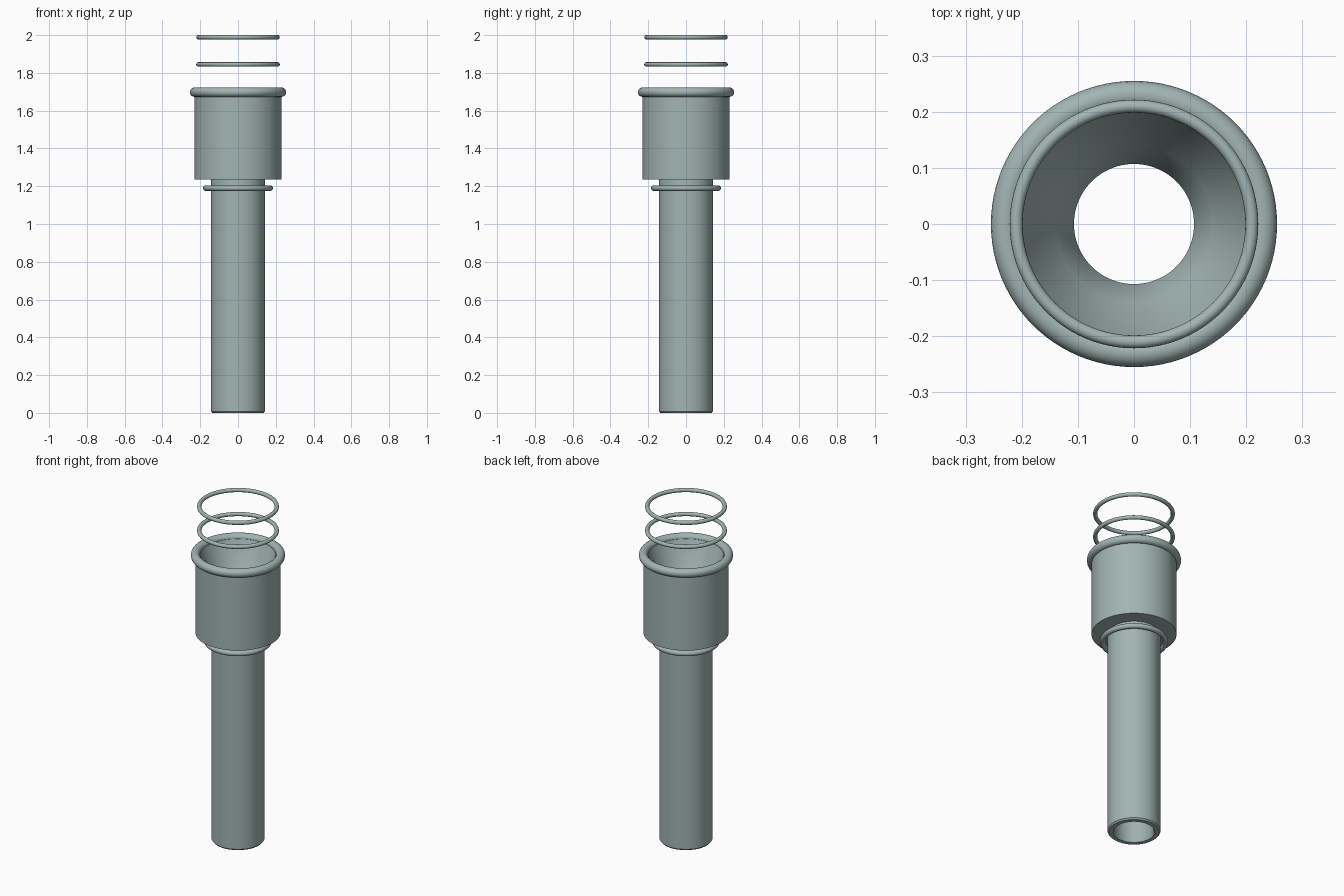
import bpy, bmesh, math

if "Cube" in bpy.data.objects:
    bpy.data.objects.remove(bpy.data.objects["Cube"])

mat = bpy.data.materials.new("grey_green")
mat.diffuse_color = (0.36, 0.46, 0.45, 1)
mat.use_nodes = True
mat.node_tree.nodes["Principled BSDF"].inputs["Base Color"].default_value = mat.diffuse_color
SEG = 96


def finish(obj):
    obj.data.materials.append(mat)
    bpy.ops.object.select_all(action='DESELECT')
    obj.select_set(True)
    bpy.context.view_layer.objects.active = obj
    bpy.ops.object.shade_smooth_by_angle(angle=math.radians(35))


def lathe(name, profile):
    """Revolve a closed (radius, z, ripple) profile about z."""
    bm = bmesh.new()
    rings = []
    for r, z, ripple in profile:
        ring = []
        for i in range(SEG):
            a = 2 * math.pi * i / SEG
            rr = r + (ripple if i % 2 else -ripple)
            ring.append(bm.verts.new((rr * math.cos(a), rr * math.sin(a), z)))
        rings.append(ring)
    for k, ring in enumerate(rings):
        nxt = rings[(k + 1) % len(rings)]
        for i in range(SEG):
            j = (i + 1) % SEG
            bm.faces.new((ring[i], ring[j], nxt[j], nxt[i]))
    bmesh.ops.recalc_face_normals(bm, faces=bm.faces)
    me = bpy.data.meshes.new(name)
    bm.to_mesh(me)
    bm.free()
    obj = bpy.data.objects.new(name, me)
    bpy.context.collection.objects.link(obj)
    finish(obj)


def ring(name, major, minor, z):
    bpy.ops.mesh.primitive_torus_add(major_radius=major, minor_radius=minor, location=(0, 0, z),
                                     major_segments=SEG, minor_segments=16)
    bpy.context.object.name = name
    finish(bpy.context.object)


# Long hollow pipe with a softened lower rim
lathe("pipe", [(0.107, 0.008, 0), (0.112, 0, 0), (0.136, 0, 0), (0.143, 0.008, 0),
               (0.143, 1.24, 0), (0.107, 1.24, 0)])

# Wide cup with a fluted funnel leading into the pipe
lathe("cup", [(0.107, 1.235, 0), (0.23, 1.235, 0), (0.23, 1.70, 0), (0.203, 1.70, 0),
              (0.173, 1.62, 0.002), (0.14, 1.56, 0.0006), (0.107, 1.50, 0)])

# Rolled lip, loose collar and the two floating rings
ring("cup_lip", 0.23, 0.025, 1.698)
ring("collar_ring", 0.17, 0.015, 1.19)
ring("lower_floating_ring", 0.21, 0.0115, 1.845)
ring("upper_floating_ring", 0.21, 0.0115, 1.9885)
